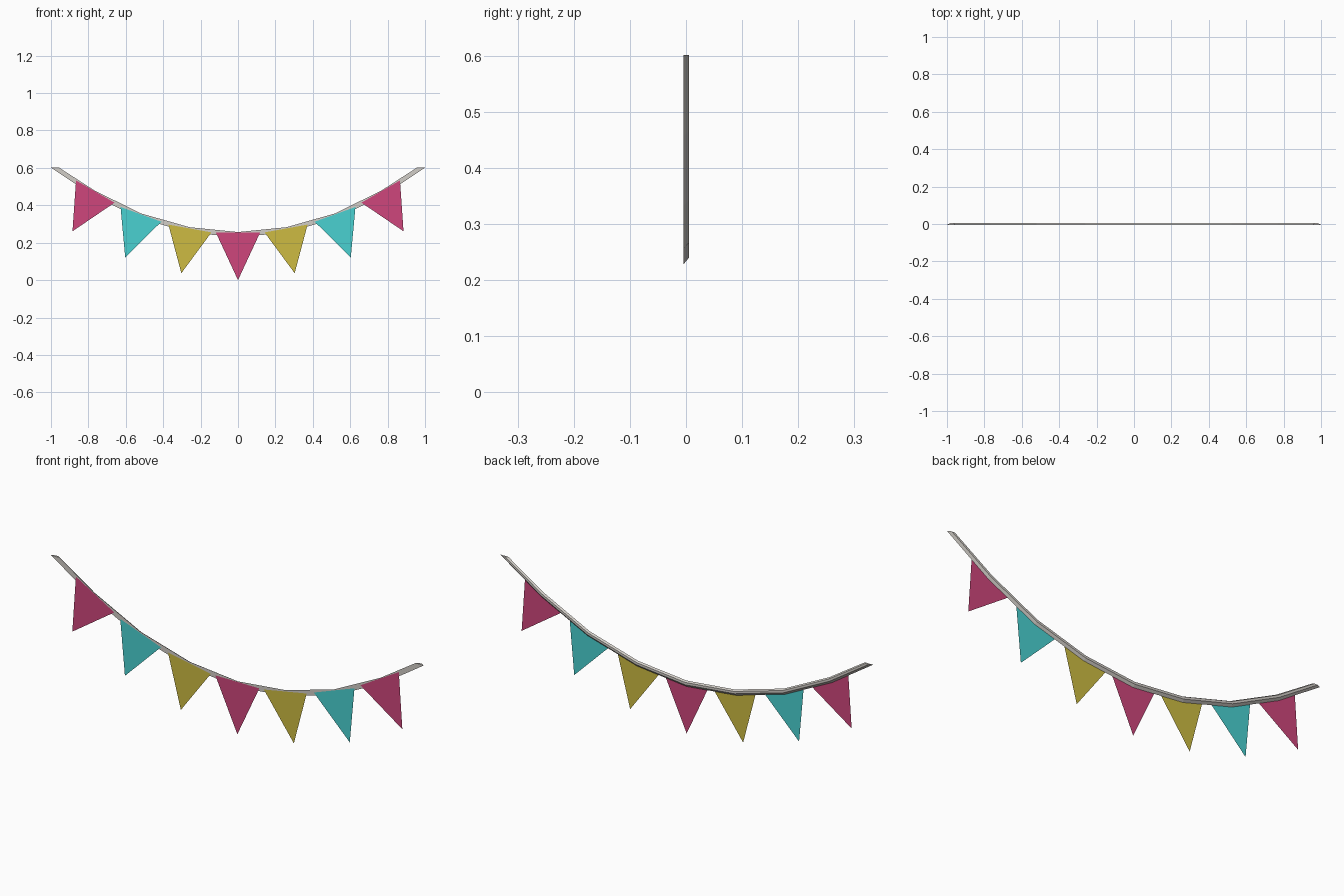
import bpy

if "Cube" in bpy.data.objects:
    bpy.data.objects.remove(bpy.data.objects["Cube"])


def mat(name, rgb):
    m = bpy.data.materials.new(name)
    m.diffuse_color = (*rgb, 1)
    m.use_nodes = True
    m.node_tree.nodes["Principled BSDF"].inputs["Base Color"].default_value = m.diffuse_color
    return m


PINK = mat("pink", (0.62, 0.062, 0.20))
TEAL = mat("teal", (0.068, 0.64, 0.64))
YELLOW = mat("mustard yellow", (0.61, 0.50, 0.055))
CORD = mat("pale grey", (0.64, 0.61, 0.57))


def build(name, verts, faces, material):
    me = bpy.data.meshes.new(name)
    me.from_pydata(verts, [], faces)
    me.materials.append(material)
    ob = bpy.data.objects.new(name, me)
    bpy.context.collection.objects.link(ob)
    return ob


# Cord: top edge point and downward offset, right half then mirrored
half = [((0.0, 0.257), (0.0, -0.029)),
        ((0.26, 0.283), (0.006, -0.027)),
        ((0.52, 0.357), (0.010, -0.025)),
        ((0.767, 0.479), (0.014, -0.023)),
        ((0.956, 0.601), (0.044, 0.0))]
path = [((-p[0], p[1]), (-d[0], d[1])) for p, d in half[:0:-1]] + half

# Section: (depth y, fraction across), flat front with bevelled back
section = [(-0.0045, 0.0), (-0.0045, 1.0), (0.005, 0.6), (0.005, 0.2)]
verts = [(p[0] + d[0] * t, y, p[1] + d[1] * t)
         for p, d in path for y, t in section]
n = len(section)
last = n * (len(path) - 1)
faces = [(r * n + i, r * n + (i + 1) % n, r * n + n + (i + 1) % n, r * n + n + i)
         for r in range(len(path) - 1) for i in range(n)]
faces += [tuple(range(n))[::-1], tuple(range(last, last + n))]
build("cord", verts, faces, CORD)


# Pennants: thin cloth triangles hung on the front of the cord
def pennant(name, a, b, tip, material, side=1):
    pts = [(side * x, -0.005, z) for x, z in (a, tip, b)]
    build(name, pts, [(0, 1, 2) if side > 0 else (2, 1, 0)], material)


pennant("centre_pennant", (-0.118, 0.254), (0.118, 0.254), (0, 0), PINK)
pairs = [("inner", (0.142, 0.255), (0.372, 0.297), (0.303, 0.037), YELLOW),
         ("middle", (0.41, 0.312), (0.628, 0.391), (0.603, 0.122), TEAL),
         ("outer", (0.66, 0.414), (0.866, 0.533), (0.885, 0.261), PINK)]
for label, a, b, tip, m in pairs:
    pennant(label + "_pennant_right", a, b, tip, m)
    pennant(label + "_pennant_left", a, b, tip, m, -1)
